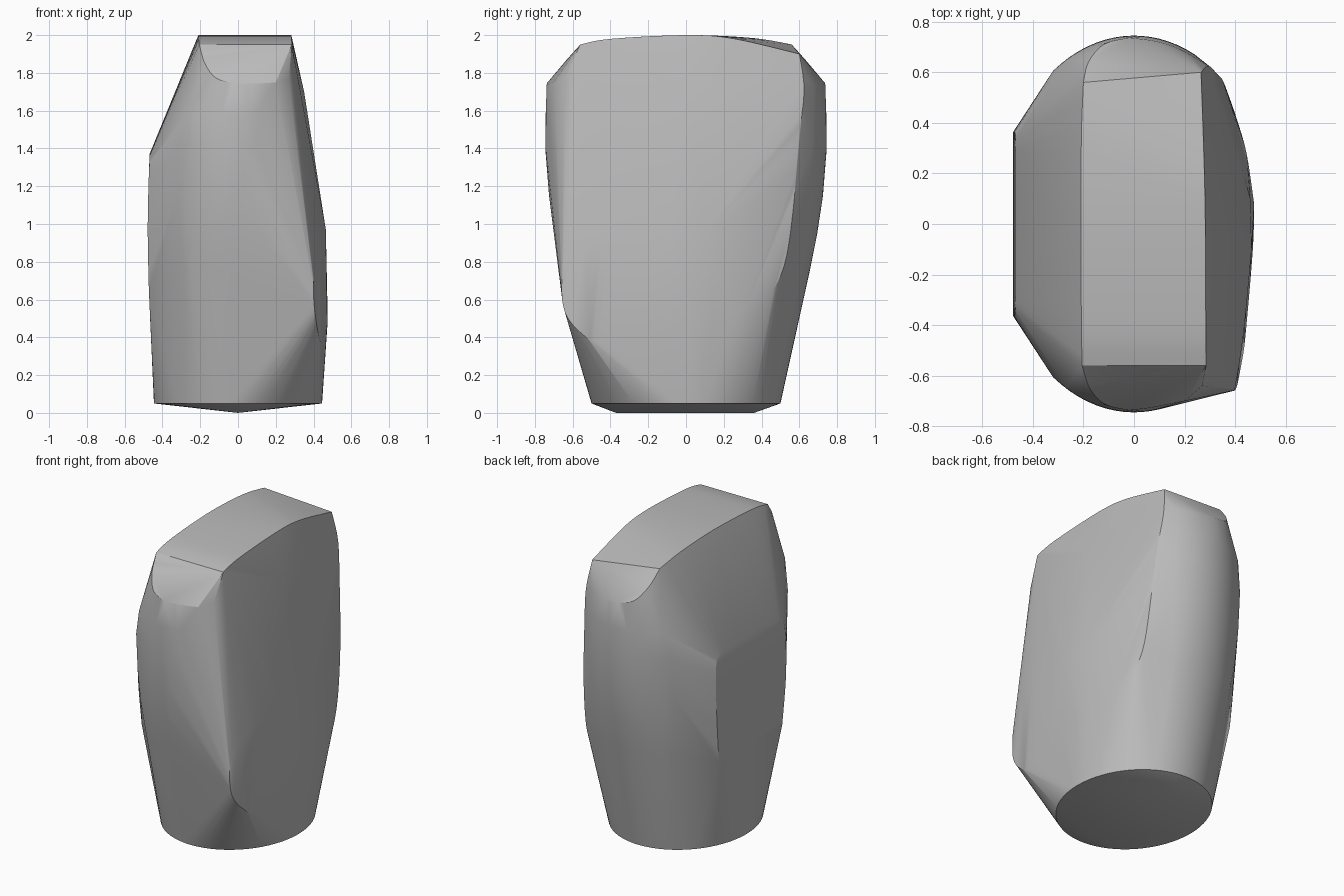
import bpy, bmesh, math

cube = bpy.data.objects.get("Cube")
if cube:
    bpy.data.objects.remove(cube)

grey = bpy.data.materials.new("plain grey")
grey.use_nodes = True
colour = (0.5, 0.5, 0.5, 1)
grey.diffuse_color = colour
grey.node_tree.nodes["Principled BSDF"].inputs["Base Color"].default_value = colour

points = []


def smooth_path(keys, steps=5):
    """Add a Catmull-Rom curve through the key points."""
    k = [keys[0]] + list(keys) + [keys[-1]]
    for i in range(1, len(k) - 2):
        for s in range(steps):
            t = s / steps
            points.append(tuple(
                0.5 * (2 * b + (c - a) * t + (2 * a - 5 * b + 4 * c - d) * t * t
                       + (3 * b - a - 3 * c + d) * t ** 3)
                for a, b, c, d in zip(k[i - 1], k[i], k[i + 1], k[i + 2])))
    points.append(keys[-1])


# Oval foot with a shallow keel
for i in range(64):
    a = math.tau * i / 64
    points.append((0.445 * math.cos(a), 0.5 * math.sin(a), 0.05))
points += [(0, -0.37, 0), (0, 0.36, 0)]

# Rounded front and back walls: height, depth, left and right reach
walls = [(0.75, 0.655, -0.28, 0.2), (0.95, 0.695, -0.31, 0.23),
         (1.15, 0.725, -0.32, 0.24), (1.4, 0.745, -0.32, 0.24),
         (1.58, 0.743, -0.27, 0.23), (1.74, 0.732, -0.12, 0.22)]
for z, depth, x0, x1 in walls:
    for i in range(17):
        x = x0 + (x1 - x0) * i / 16
        y = depth * math.sqrt(1 - (x / 0.55) ** 2)
        points += [(x, y, z), (x, -y, z)]

# Crown edges
smooth_path([(-0.205, -0.56, 1.95), (-0.208, -0.4, 1.98), (-0.21, 0, 2),
             (-0.208, 0.35, 1.985), (-0.2, 0.56, 1.95)])
smooth_path([(0.285, -0.56, 1.95), (0.284, -0.4, 1.98), (0.282, 0, 2),
             (0.277, 0.25, 1.982), (0.265, 0.6, 1.9)])

# Slanted crown ends
for s in (-1, 1):
    smooth_path([(-0.2, s * 0.56, 1.95), (-0.18, s * 0.64, 1.86),
                 (-0.12, s * 0.71, 1.775), (-0.02, s * 0.737, 1.745)])
points += [(0.27, -0.64, 1.77), (0.2, -0.7, 1.75)]

# Flat panel on the -x side
for s in (-1, 1):
    smooth_path([(-0.468, 0, 1.37), (-0.468, s * 0.25, 1.368), (-0.468, s * 0.34, 1.34),
                 (-0.474, s * 0.365, 1.2), (-0.478, s * 0.36, 0.95),
                 (-0.472, s * 0.33, 0.65)])

# Bulging lobe low on the +x side
smooth_path([(0.465, -0.1, 0.97), (0.437, -0.4, 0.96), (0.415, -0.56, 0.88),
             (0.4, -0.645, 0.75), (0.4, -0.657, 0.62), (0.41, -0.63, 0.51),
             (0.425, -0.55, 0.42), (0.44, -0.45, 0.38), (0.47, -0.1, 0.45),
             (0.475, 0.08, 0.5)])

# Rear edge of the +x side
smooth_path([(0.475, 0.08, 0.5), (0.445, 0.28, 0.53), (0.405, 0.42, 0.6),
             (0.37, 0.52, 0.78), (0.35, 0.57, 1.1), (0.33, 0.59, 1.4),
             (0.295, 0.625, 1.7), (0.265, 0.6, 1.9)])
points += [(0.46, 0.1, 0.95), (0.35, 0, 1.7)]

# Wrap all the outlines in one solid skin
bm = bmesh.new()
for p in points:
    bm.verts.new(p)
bmesh.ops.remove_doubles(bm, verts=bm.verts, dist=0.002)
bmesh.ops.convex_hull(bm, input=bm.verts, use_existing_faces=False)
bmesh.ops.delete(bm, geom=[v for v in bm.verts if not v.link_faces], context="VERTS")
bmesh.ops.recalc_face_normals(bm, faces=bm.faces)
mesh = bpy.data.meshes.new("body")
bm.to_mesh(mesh)
bm.free()
mesh.materials.append(grey)
body = bpy.data.objects.new("body", mesh)
bpy.context.collection.objects.link(body)
bpy.context.view_layer.objects.active = body
body.select_set(True)
bpy.ops.object.shade_smooth_by_angle(angle=math.radians(22))
